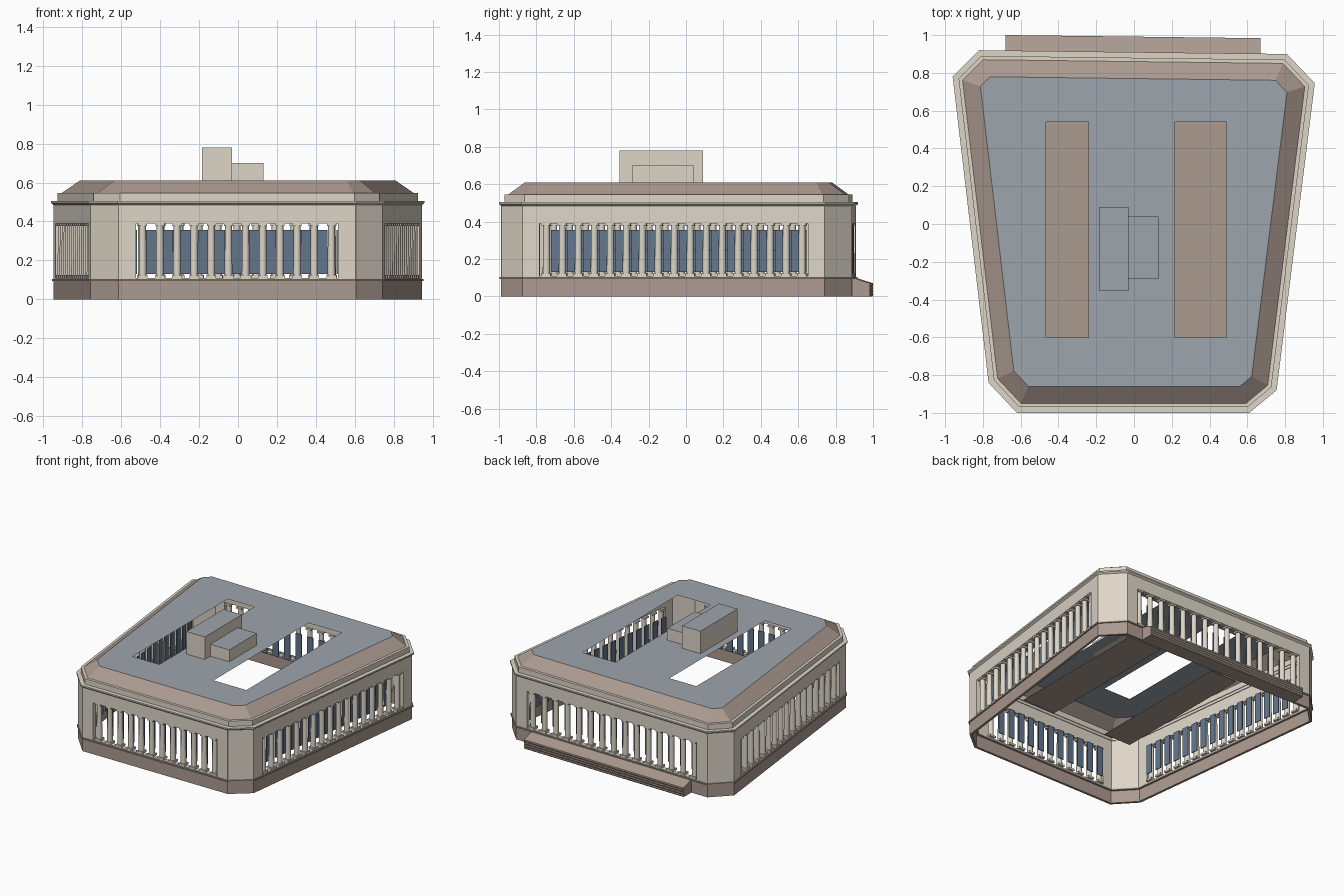
import bpy, bmesh, math
from mathutils import Vector, Matrix

old = bpy.data.objects.get("Cube")
if old:
    bpy.data.objects.remove(old, do_unlink=True)


def material(name, rgb):
    m = bpy.data.materials.new(name)
    m.use_nodes = True
    m.diffuse_color = (*rgb, 1)
    m.node_tree.nodes["Principled BSDF"].inputs["Base Color"].default_value = (*rgb, 1)
    return m


STONE = material("pale stone", (0.73, 0.67, 0.575))
BROWN = material("brown stone", (0.41, 0.325, 0.28))
SLATE = material("slate roof", (0.335, 0.375, 0.415))
GLASS = material("blue glass", (0.125, 0.18, 0.26))

# Eight-cornered plan at the cornice edge, clockwise from above
PLAN = [Vector(p) for p in ((-.96, .78), (-.82, .92), (.81, .90), (.957, .745),
                            (.755, -.88), (.61, -1), (-.62, -1), (-.77, -.84))]
N = len(PLAN)
SIDES = {"back": (1, 15), "right": (3, 17), "front": (5, 12), "left": (7, 17)}
SILL, HEAD, MARGIN = 0.11, 0.39, 0.095


def finish(name, bm, mat, recalc=True):
    if recalc:
        bmesh.ops.recalc_face_normals(bm, faces=bm.faces)
    me = bpy.data.meshes.new(name)
    bm.to_mesh(me)
    bm.free()
    me.materials.append(mat)
    ob = bpy.data.objects.new(name, me)
    bpy.context.collection.objects.link(ob)
    return ob


def frame(i):
    """Start, direction, inward normal and length of one plan edge."""
    a, b = PLAN[i % N], PLAN[(i + 1) % N]
    d = (b - a).normalized()
    return a, d, Vector((d.y, -d.x)), (b - a).length


def inset(dist):
    """Plan moved inward with mitred corners."""
    out = []
    for i in range(N):
        n1, n2 = frame(i - 1)[2], frame(i)[2]
        out.append(PLAN[i] + (n1 + n2) * dist / (1 + n1.dot(n2)))
    return out


def ring(name, profile, mat, closed=True):
    """Sweep a profile of (inset, height) round the plan."""
    bm = bmesh.new()
    loops = [[bm.verts.new((p.x, p.y, z)) for p in inset(d)] for d, z in profile]
    pairs = list(zip(loops, loops[1:]))
    if closed:
        pairs.append((loops[-1], loops[0]))
    for lo, hi in pairs:
        for i in range(N):
            j = (i + 1) % N
            bm.faces.new((lo[j], lo[i], hi[i], hi[j]))
    return finish(name, bm, mat, closed)


def prism(bm, side, t0, t1, profile):
    """Extrude a profile of (inset, height) along part of a plan edge."""
    a, d, n, _ = frame(side)
    ends = []
    for t in (t0, t1):
        ends.append([bm.verts.new((*(a + d * t + n * q), z)) for q, z in profile])
    k = len(profile)
    bm.faces.new(ends[0])
    bm.faces.new(ends[1][::-1])
    for i in range(k):
        j = (i + 1) % k
        bm.faces.new((ends[0][i], ends[1][i], ends[1][j], ends[0][j]))


def rect(q0, q1, z0, z1):
    return [(q0, z0), (q1, z0), (q1, z1), (q0, z1)]


def column(bm, pos, angle):
    """Square plinth and cap with a tapered round shaft."""
    turn = Matrix.Rotation(angle, 4, "Z")
    for z, w, h in ((SILL + .007, .05, .014), (HEAD - .006, .046, .012)):
        place = Matrix.Translation((pos.x, pos.y, z)) @ turn
        bmesh.ops.create_cube(bm, size=1, matrix=place @ Matrix.Diagonal((w, w, h, 1)))
    z0, z1 = SILL + .014, HEAD - .012
    place = Matrix.Translation((pos.x, pos.y, (z0 + z1) / 2)) @ turn
    made = bmesh.ops.create_cone(bm, segments=12, radius1=.02, radius2=.018,
                                 depth=z1 - z0, matrix=place)
    for f in {f for v in made["verts"] for f in v.link_faces}:
        f.smooth = True


# Base and its moulding
ring("base", [(.012, 0), (.012, .1), (.03, .1), (.03, 0)], BROWN)
ring("base_moulding", [(.004, .094), (.004, .104), (.045, .104), (.045, .094)], BROWN)

# Corner walls
bm = bmesh.new()
for i in range(0, N, 2):
    prism(bm, i, .005, frame(i)[3] - .005, rect(.012, .045, .1, .49))
finish("corner_walls", bm, STONE)

# Long walls with colonnades and glass panes set behind them
for name, (side, count) in SIDES.items():
    a, d, n, length = frame(side)
    wall = bmesh.new()
    whole = rect(.012, .045, .1, .49)
    prism(wall, side, .005, MARGIN, whole)
    prism(wall, side, length - MARGIN, length - .005, whole)
    prism(wall, side, MARGIN, length - MARGIN, rect(.012, .045, .1, SILL))
    prism(wall, side, MARGIN, length - MARGIN, rect(.012, .045, HEAD, .49))
    finish(name + "_wall", wall, STONE)

    cols, panes = bmesh.new(), bmesh.new()
    first = MARGIN + .035
    step = (length - 2 * first) / (count - 1)
    for k in range(count):
        t = first + k * step
        column(cols, a + d * t + n * .038, math.atan2(d.y, d.x))
        if k < count - 1:
            mid = t + step / 2
            prism(panes, side, mid - .025, mid + .025, rect(.1, .106, .13, .355))
    finish(name + "_columns", cols, STONE, False)
    finish(name + "_windows", panes, GLASS)

# Cornice, attic band and sloped roof edge
ring("cornice", [(.012, .484), (0, .494), (0, .504), (.05, .504), (.05, .484)], STONE)
ring("attic_band", [(.03, .504), (.03, .545), (.055, .545), (.055, .504)], STONE)
ring("sloped_roof_edge", [(.05, .545), (.14, .61)], BROWN, False)

# Flat roof with two long openings
HOLES = ((-.465, -.24), (.215, .49))
Y0, Y1 = -.6, .54
bm = bmesh.new()
outlines = [[tuple(p) for p in inset(.14)]]
outlines += [[(x0, Y0), (x1, Y0), (x1, Y1), (x0, Y1)] for x0, x1 in HOLES]
for pts in outlines:
    vs = [bm.verts.new((x, y, .61)) for x, y in pts]
    for i, v in enumerate(vs):
        bm.edges.new((v, vs[(i + 1) % len(vs)]))
bmesh.ops.triangle_fill(bm, use_beauty=True, use_dissolve=False, edges=bm.edges[:],
                        normal=(0, 0, 1))
for f in bm.faces:
    f.normal_update()
    if f.normal.z < 0:
        f.normal_flip()
finish("flat_roof", bm, SLATE, False)


def block(name, x, y, z, mat):
    bm = bmesh.new()
    lo, hi = zip(x, y, z)
    mid = [(p + q) / 2 for p, q in zip(lo, hi)]
    size = [q - p for p, q in zip(lo, hi)]
    bmesh.ops.create_cube(bm, size=1, matrix=Matrix.Translation(mid) @ Matrix.Diagonal((*size, 1)))
    return finish(name, bm, mat)


# Sunken panels beneath the openings
for label, span in zip(("right", "left"), HOLES):
    block(label + "_court_floor", span, (Y0, Y1), (.245, .25), BROWN)

# Rooftop plant rooms with slate tops
for ob in (block("tall_roof_block", (-.185, -.03), (-.355, .09), (.605, .78), STONE),
           block("low_roof_block", (-.03, .13), (-.29, .04), (.605, .70), STONE)):
    ob.data.materials.append(SLATE)
    for face in ob.data.polygons:
        face.material_index = int(face.normal.z > .5)

# Entrance step along the back, with a ribbed outer face
ribs = []
for k in range(4, 0, -1):
    ribs += [(-.082, k * .0175), (-.082, k * .0175 - .012), (-.078, k * .0175 - .0175)]
bm = bmesh.new()
prism(bm, 1, .14, frame(1)[3] - .14, [(.03, 0), (.03, .1), (.012, .1)] + ribs)
finish("back_step", bm, BROWN)
